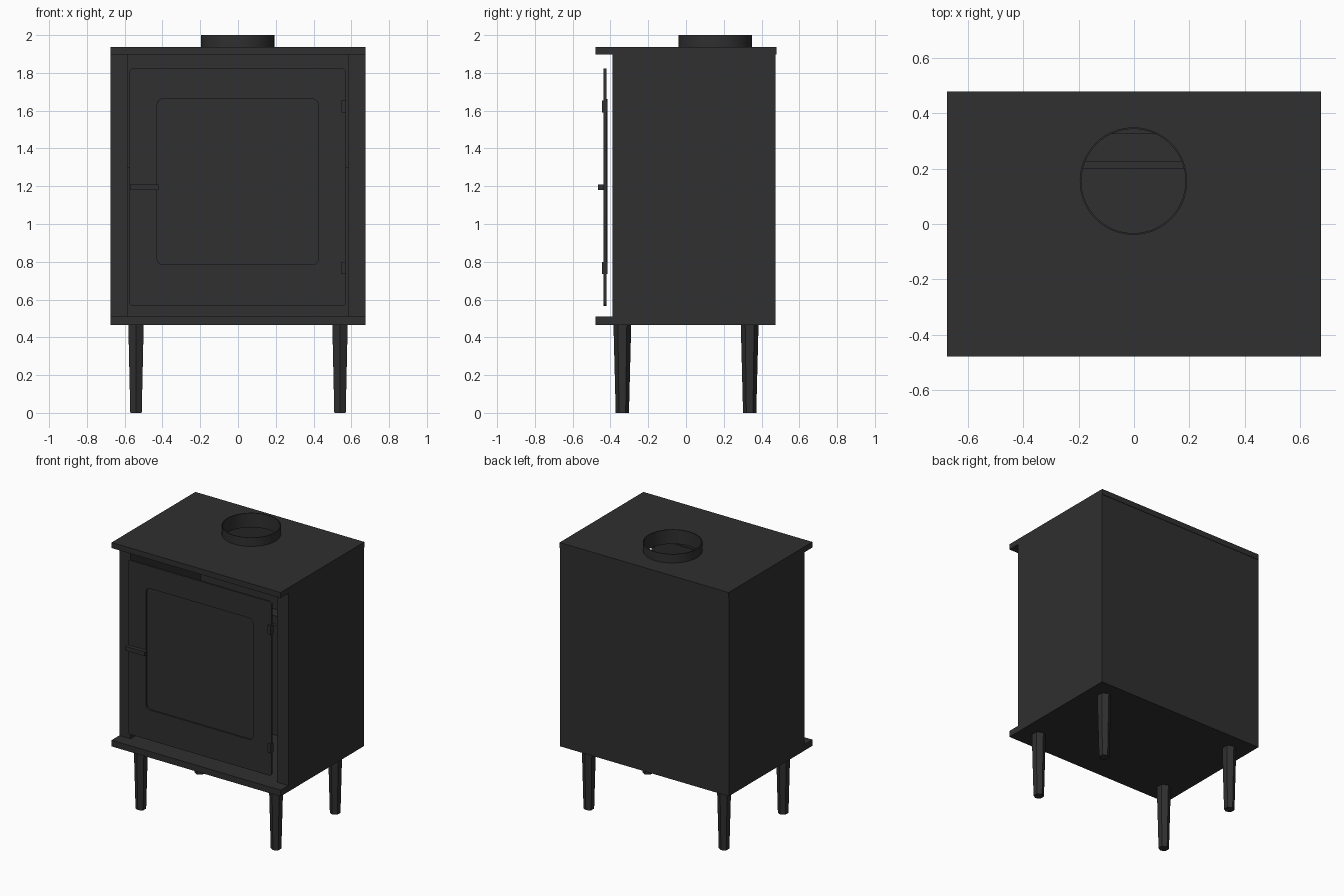
import bpy, math
from mathutils import Matrix

if "Cube" in bpy.data.objects:
    bpy.data.objects.remove(bpy.data.objects["Cube"])

iron = bpy.data.materials.new("charcoal_iron")
iron.diffuse_color = (0.029, 0.029, 0.029, 1)
iron.use_nodes = True
iron.node_tree.nodes["Principled BSDF"].inputs["Base Color"].default_value = iron.diffuse_color


def add(name, mesh):
    ob = bpy.data.objects.new(name, mesh)
    bpy.context.scene.collection.objects.link(ob)
    mesh.materials.clear()
    mesh.materials.append(iron)
    return ob


def box(name, x0, x1, y0, y1, z0, z1):
    v = [(x, y, z) for x in (x0, x1) for y in (y0, y1) for z in (z0, z1)]
    f = [(0, 1, 3, 2), (4, 6, 7, 5), (0, 4, 5, 1), (2, 3, 7, 6), (0, 2, 6, 4), (1, 5, 7, 3)]
    m = bpy.data.meshes.new(name)
    m.from_pydata(v, [], f)
    return add(name, m)


def rounded(x0, x1, y0, y1, r, n=6):
    pts = []
    corners = [(x1 - r, y1 - r), (x0 + r, y1 - r), (x0 + r, y0 + r), (x1 - r, y0 + r)]
    for i, (cx, cy) in enumerate(corners):
        for k in range(n + 1):
            a = math.pi / 2 * (i + k / n)
            pts.append((cx + r * math.cos(a), cy + r * math.sin(a)))
    return pts


def circle(cx, cy, r, n=64):
    return [(cx + r * math.cos(2 * math.pi * k / n), cy + r * math.sin(2 * math.pi * k / n))
            for k in range(n)]


def plate(name, loops, lo, hi, upright=False):
    """Filled outline with holes, thick from lo to hi along z (or y when upright)."""
    cu = bpy.data.curves.new(name, 'CURVE')
    cu.dimensions, cu.fill_mode, cu.extrude = '2D', 'BOTH', (hi - lo) / 2
    for pts in loops:
        s = cu.splines.new('POLY')
        s.points.add(len(pts) - 1)
        for p, (a, b) in zip(s.points, pts):
            p.co = (a, b, 0, 1)
        s.use_cyclic_u = True
        s.use_smooth = False
    tmp = bpy.data.objects.new("tmp", cu)
    bpy.context.scene.collection.objects.link(tmp)
    bpy.context.view_layer.update()
    deps = bpy.context.evaluated_depsgraph_get()
    m = bpy.data.meshes.new_from_object(tmp.evaluated_get(deps))
    bpy.data.objects.remove(tmp)
    mid = (lo + hi) / 2
    if upright:
        m.transform(Matrix.Translation((0, mid, 0)) @ Matrix.Rotation(math.pi / 2, 4, 'X'))
    else:
        m.transform(Matrix.Translation((0, 0, mid)))
    m.name = name
    return add(name, m)


def smooth(ob):
    bpy.ops.object.select_all(action='DESELECT')
    ob.select_set(True)
    bpy.context.view_layer.objects.active = ob
    bpy.ops.object.shade_smooth_by_angle(angle=math.radians(30))


W, D = 0.675, 0.478

# hollow body: U-shaped wall open at the front
plate("body_walls", [[(-W, -0.39), (-0.585, -0.39), (-0.585, 0.41), (0.585, 0.41),
                      (0.585, -0.39), (W, -0.39), (W, 0.475), (-W, 0.475)]], 0.51, 1.897)
box("bottom_plate", -W, W, -D, 0.475, 0.465, 0.51)

# top plate with flue hole, and flue collar
FX, FY = -0.002, 0.155
plate("top_plate", [[(-W, -D), (W, -D), (W, D), (-W, D)], circle(FX, FY, 0.188)], 1.897, 1.937)
smooth(plate("flue_collar", [circle(FX, FY, 0.194), circle(FX, FY, 0.188)], 1.93, 2.0))

# firebox lining
box("firebox_back", -0.585, 0.585, 0.2, 0.225, 0.51, 1.3)
box("firebox_ledge", -0.585, 0.585, 0.325, 0.41, 0.51, 1.3)

# door frame and window
window = rounded(-0.428, 0.424, 0.785, 1.662, 0.03)
smooth(plate("door", [rounded(-0.575, 0.573, 0.567, 1.823, 0.02), window], -0.436, -0.422, True))
smooth(plate("door_window", [window], -0.425, -0.415, True))

# handle and hinges
box("door_handle", -0.573, -0.42, -0.465, -0.436, 1.18, 1.21)
for z in (0.735, 1.59):
    box("hinge", 0.547, 0.573, -0.445, -0.415, z, z + 0.065)

# six-sided tapered legs
for sx in (-1, 1):
    for sy in (-1, 1):
        v = [(sx * 0.54 + r * math.sin(k * math.pi / 3), sy * 0.337 + r * math.cos(k * math.pi / 3), z)
             for r, z in ((0.035, 0), (0.047, 0.466)) for k in range(6)]
        f = [(k, k + 6, (k + 1) % 6 + 6, (k + 1) % 6) for k in range(6)]
        f += [tuple(range(6)), tuple(range(11, 5, -1))]
        m = bpy.data.meshes.new("leg")
        m.from_pydata(v, [], f)
        add("leg", m)
